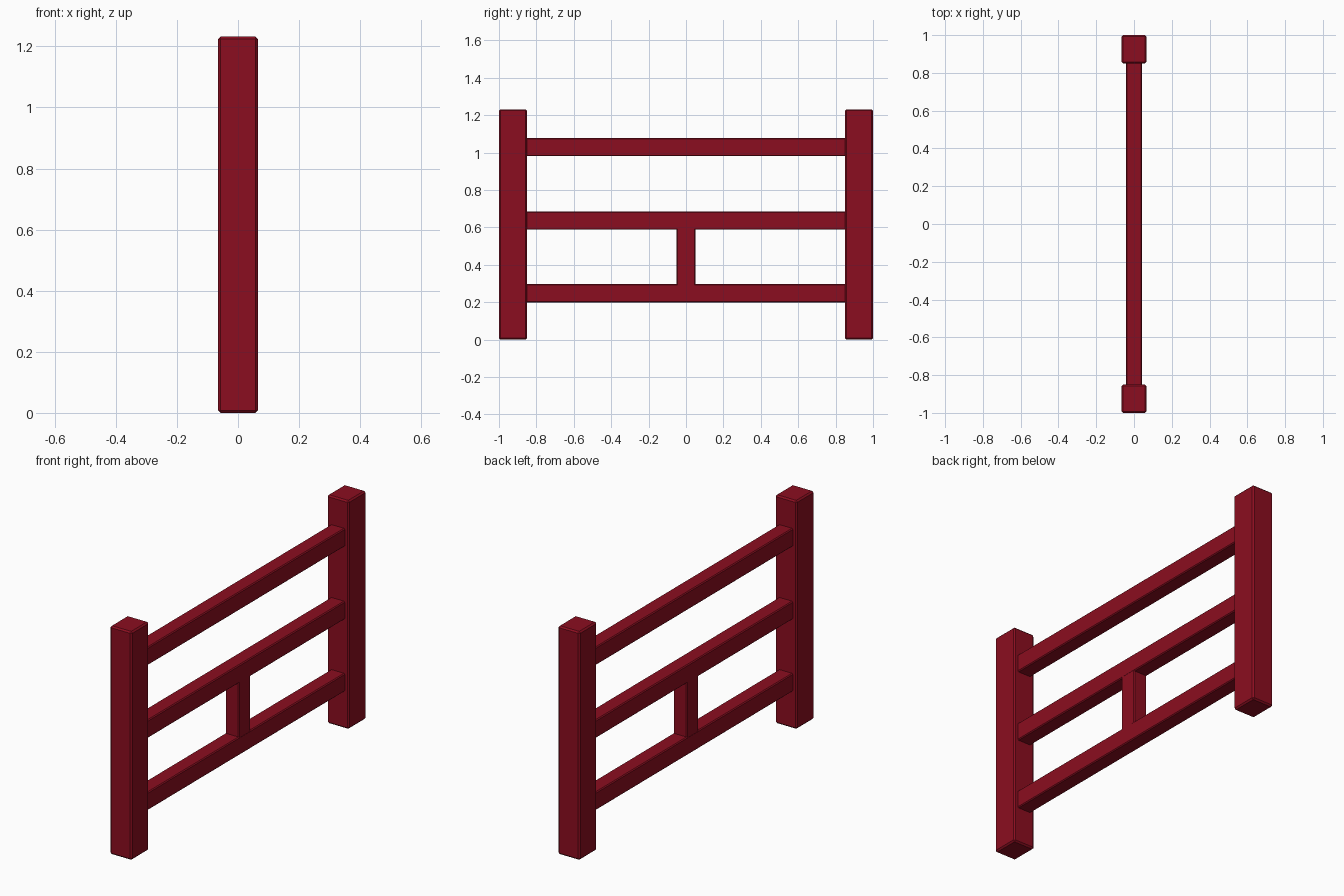
import bpy

if "Cube" in bpy.data.objects:
    bpy.data.objects.remove(bpy.data.objects["Cube"])

red = bpy.data.materials.new("red_paint")
red.diffuse_color = (0.26, 0.004, 0.014, 1)
red.use_nodes = True
red.node_tree.nodes["Principled BSDF"].inputs["Base Color"].default_value = red.diffuse_color


def beam(name, lo, hi, bevel):
    """Box between two corners with chamfered edges."""
    size = [b - a for a, b in zip(lo, hi)]
    mid = [(a + b) / 2 for a, b in zip(lo, hi)]
    bpy.ops.mesh.primitive_cube_add(size=1, location=mid)
    ob = bpy.context.object
    ob.name = name
    ob.scale = size
    bpy.ops.object.transform_apply(location=False, rotation=False, scale=True)
    mod = ob.modifiers.new("chamfer", 'BEVEL')
    mod.width = bevel
    mod.segments = 1
    ob.data.materials.append(red)
    return ob


# End posts
for name, y in (("left_post", -0.925), ("right_post", 0.925)):
    beam(name, (-0.065, y - 0.075, 0), (0.065, y + 0.075, 1.232), 0.008)

# Horizontal rails, ends let into the posts
for name, z in (("bottom_rail", 0.248), ("middle_rail", 0.637), ("top_rail", 1.03)):
    beam(name, (-0.042, -0.87, z - 0.049), (0.042, 0.87, z + 0.049), 0.005)

# Short upright between the lower rails
beam("centre_strut", (-0.0415, -0.05, 0.27), (0.0415, 0.05, 0.615), 0.005)
